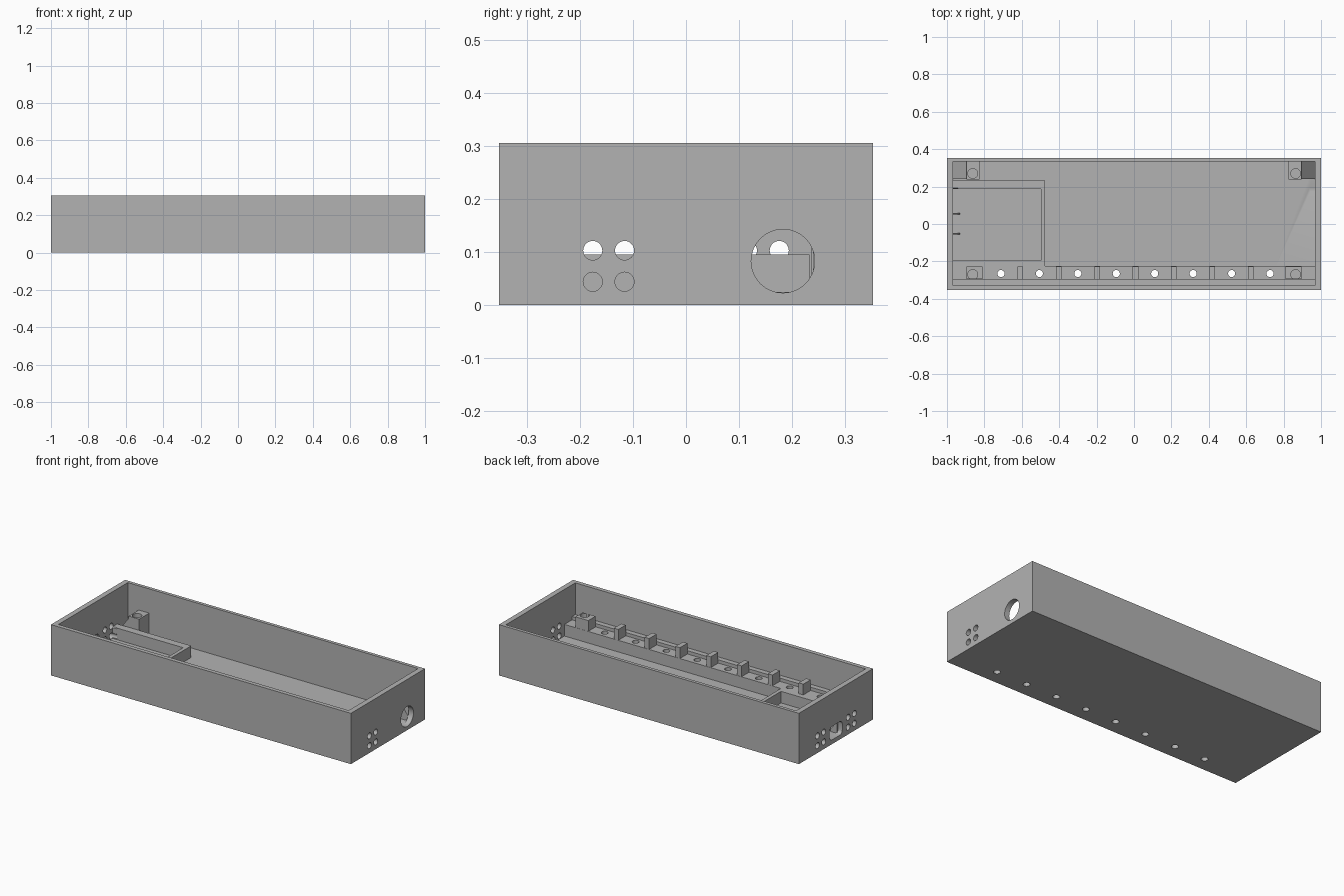
import bpy, bmesh, math
from mathutils import Matrix, Vector

if "Cube" in bpy.data.objects:
    bpy.data.objects.remove(bpy.data.objects["Cube"])

grey = bpy.data.materials.new("plain_grey")
grey.use_nodes = True
colour = (0.45, 0.45, 0.45, 1)
grey.diffuse_color = colour
grey.node_tree.nodes["Principled BSDF"].inputs["Base Color"].default_value = colour


def add_box(bm, x0, x1, y0, y1, z0, z1):
    size = Matrix.Diagonal((x1 - x0, y1 - y0, z1 - z0, 1))
    mid = Matrix.Translation(((x0 + x1) / 2, (y0 + y1) / 2, (z0 + z1) / 2))
    return bmesh.ops.create_cube(bm, size=1, matrix=mid @ size)["verts"]


def add_cylinder(bm, centre, radius, depth, axis="Z"):
    turn = Matrix.Rotation(math.pi / 2, 4, "Y") if axis == "X" else Matrix()
    bmesh.ops.create_cone(bm, cap_ends=True, segments=32, radius1=radius, radius2=radius,
                          depth=depth, matrix=Matrix.Translation(centre) @ turn)


def finish(name, bm):
    mesh = bpy.data.meshes.new(name)
    bm.to_mesh(mesh)
    bm.free()
    mesh.materials.append(grey)
    obj = bpy.data.objects.new(name, mesh)
    bpy.context.collection.objects.link(obj)
    return obj


def boxes(name, *extents):
    bm = bmesh.new()
    for extent in extents:
        add_box(bm, *extent)
    return finish(name, bm)


def cut(obj, cutter):
    mod = obj.modifiers.new("cut", "BOOLEAN")
    mod.operation = "DIFFERENCE"
    mod.solver = "EXACT"
    mod.object = cutter
    bpy.context.view_layer.update()
    graph = bpy.context.evaluated_depsgraph_get()
    mesh = bpy.data.meshes.new_from_object(obj.evaluated_get(graph))
    obj.modifiers.clear()
    obj.data = mesh


W, D, H = 1.0, 0.353, 0.306
IN_X, IN_FRONT, IN_BACK = 0.968, -0.328, 0.333
FLOOR, SHELF, POST = 0.025, 0.095, 0.16
hole_x = [0.008 + 0.2055 * (i - 3.5) for i in range(8)]
tooth_x = [0.008 + 0.2055 * (i - 3) for i in range(7)]

# Open case
case = boxes("case", (-W, W, -D, D, 0, H))
cavity = boxes("cavity_cutter", (-IN_X, IN_X, IN_FRONT, IN_BACK, FLOOR, H + 0.1))

# Round holes in floor, end walls and screw posts
bm = bmesh.new()
for x in hole_x:
    add_cylinder(bm, (x, -0.265, 0.05), 0.019, 0.2)
for z in (0.044, 0.103):
    for y in (-0.176, -0.116):
        add_cylinder(bm, (W, y, z), 0.018, 0.12, "X")
        for side in (-1, 1):
            add_cylinder(bm, (-W, side * y, z), 0.018, 0.12, "X")
add_cylinder(bm, (W, 0.183, 0.083), 0.06, 0.12, "X")
for x in (-0.862, 0.864):
    for y in (-0.27, 0.27):
        add_cylinder(bm, (x, y, 0.16), 0.026, 0.1)
# Connector opening with rounded corners
verts = add_box(bm, -W - 0.05, -W + 0.05, -0.06, 0.06, FLOOR + 0.001, 0.107)
edges = {e for v in verts for e in v.link_edges
         if abs(e.verts[0].co.x - e.verts[1].co.x) > 0.05}
bmesh.ops.bevel(bm, geom=list(edges), offset=0.022, segments=4, affect="EDGES", profile=0.5)
holes = finish("hole_cutter", bm)

# Raised front shelf with its stepped back strip
shelf = boxes("front_shelf", (-IN_X - 0.01, IN_X + 0.01, IN_FRONT - 0.01, -0.225, FLOOR - 0.01, SHELF))
strip = boxes("shelf_strip", (-IN_X - 0.01, IN_X + 0.01, IN_FRONT - 0.01, -0.297, SHELF - 0.01, 0.115))

# Dividers between the floor holes
teeth = boxes("shelf_dividers", *[(x - 0.015, x + 0.015, -0.297, -0.226, SHELF - 0.01, POST) for x in tooth_x])

# Tray walls
tray = boxes("tray_walls",
             (-IN_X - 0.01, -0.475, 0.188, 0.233, FLOOR - 0.01, SHELF),
             (-0.497, -0.475, -0.23, 0.2, FLOOR - 0.01, SHELF),
             (-IN_X - 0.01, -0.49, -0.23, -0.195, FLOOR - 0.01, SHELF))

# Screw posts in the corners
parts = [case, shelf, strip, teeth, tray]
for label, s in (("left", 1), ("right", -1)):
    x0, x1 = sorted((s * 0.825, s * 0.895))
    parts.append(boxes("back_post_" + label, (x0, x1, 0.237, IN_BACK + 0.01, FLOOR - 0.01, POST)))
    x0, x1 = sorted((s * 0.81, s * 0.895))
    parts.append(boxes("front_post_" + label, (x0, x1, -0.295, -0.226, SHELF - 0.01, POST)))

# Sloped webs joining the back posts to the end walls
for label, s in (("left", 1), ("right", -1)):
    bm = bmesh.new()
    for v in add_box(bm, 0.89, IN_X + 0.005, 0.24, IN_BACK + 0.005, FLOOR - 0.01, POST - 0.005):
        if v.co.z > SHELF and v.co.x > 0.95:
            v.co.z = FLOOR + 0.02
    if s < 0:
        bmesh.ops.scale(bm, vec=Vector((-1, 1, 1)), verts=bm.verts)
        bmesh.ops.reverse_faces(bm, faces=bm.faces)
    finish("post_web_" + label, bm)

# Thin ribs beside the connector opening
for label, y in (("left", 0.055), ("right", -0.052)):
    bm = bmesh.new()
    for v in add_box(bm, -IN_X - 0.005, -0.93, y - 0.004, y + 0.004, FLOOR - 0.005, SHELF):
        if v.co.z > 0.05 and v.co.x > -0.95:
            v.co.z = 0.04
    finish("connector_rib_" + label, bm)

cut(case, cavity)
for part in parts:
    cut(part, holes)
for helper in (cavity, holes):
    bpy.data.objects.remove(helper)

# Smooth hole walls, keep every hard edge
bpy.ops.object.select_all(action="DESELECT")
for part in parts:
    part.select_set(True)
bpy.context.view_layer.objects.active = case
bpy.ops.object.shade_smooth_by_angle(angle=math.radians(30))
